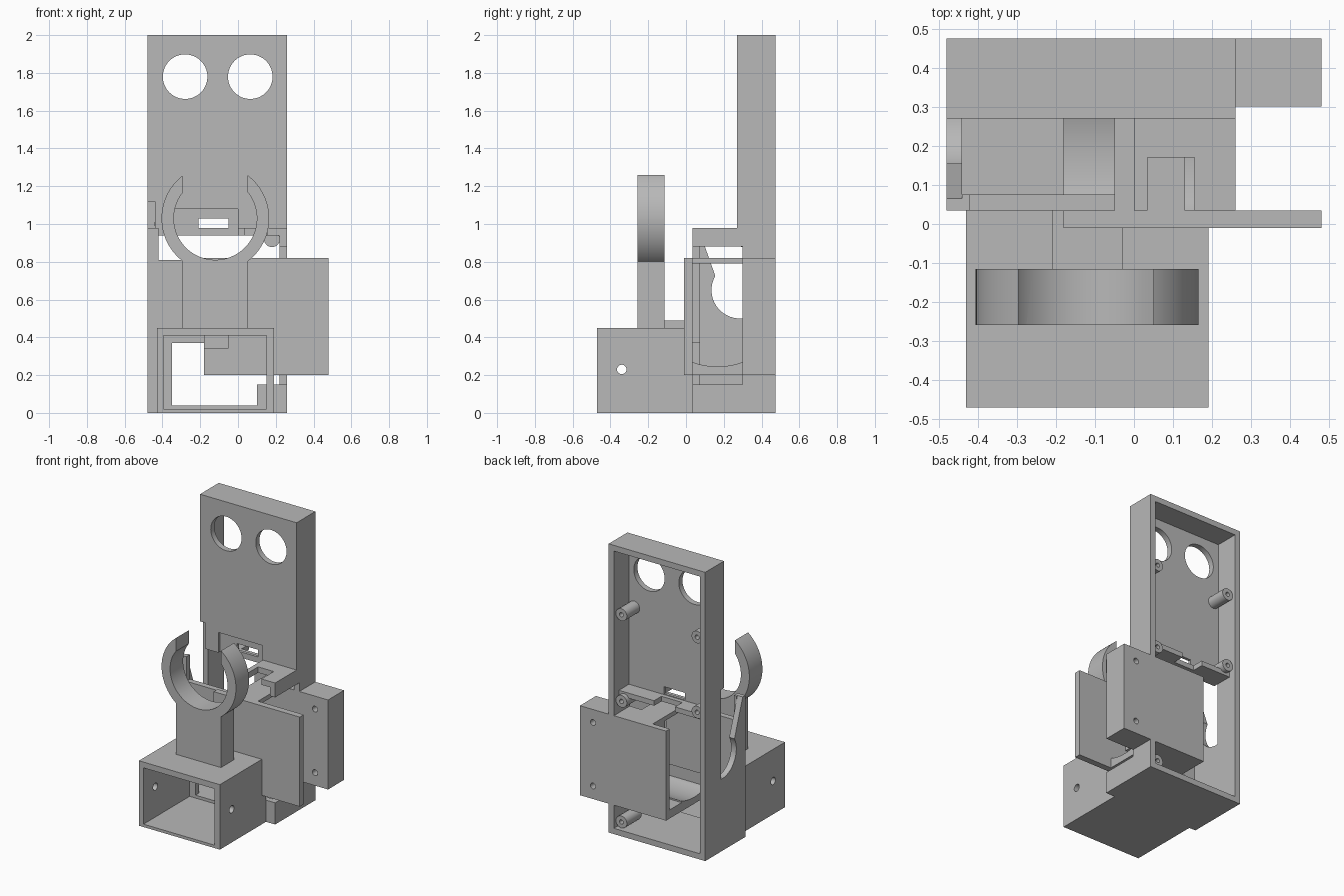
import bpy, math
from mathutils import Matrix

cube = bpy.data.objects.get("Cube")
if cube:
    bpy.data.objects.remove(cube, do_unlink=True)

gray = bpy.data.materials.new("plain gray plastic")
gray.use_nodes = True
gray.diffuse_color = (0.48, 0.48, 0.48, 1)
gray.node_tree.nodes["Principled BSDF"].inputs["Base Color"].default_value = (0.48, 0.48, 0.48, 1)


def mesh_object(name, verts, faces):
    mesh = bpy.data.meshes.new(name)
    mesh.from_pydata(verts, [], faces)
    mesh.materials.append(gray)
    ob = bpy.data.objects.new(name, mesh)
    bpy.context.collection.objects.link(ob)
    return ob


def prism(name, outline, lo, hi, axis):
    """Extrude a counter-clockwise outline along x (points y,z) or y (points x,z)."""
    place = (lambda p, d: (d, p[0], p[1])) if axis == "x" else (lambda p, d: (p[0], -d, p[1]))
    a, b = (lo, hi) if axis == "x" else (-hi, -lo)
    n = len(outline)
    verts = [place(p, a) for p in outline] + [place(p, b) for p in outline]
    faces = [tuple(reversed(range(n))), tuple(range(n, 2 * n))]
    faces += [(i, (i + 1) % n, n + (i + 1) % n, n + i) for i in range(n)]
    return mesh_object(name, verts, faces)


def box(name, x, y, z):
    return prism(name, [(y[0], z[0]), (y[1], z[0]), (y[1], z[1]), (y[0], z[1])], x[0], x[1], "x")


def cylinder(name, center, radius, lo, hi, axis, sides=64):
    ring = [(center[0] + radius * math.cos(math.tau * i / sides),
             center[1] + radius * math.sin(math.tau * i / sides)) for i in range(sides)]
    return prism(name, ring, lo, hi, axis)


def boolean(ob, other, operation="DIFFERENCE", keep=False):
    mod = ob.modifiers.new("boolean", "BOOLEAN")
    mod.operation, mod.solver, mod.object = operation, "EXACT", other
    bpy.context.view_layer.objects.active = ob
    bpy.ops.object.modifier_apply(modifier=mod.name)
    if not keep:
        bpy.data.objects.remove(other, do_unlink=True)


def cut_box(ob, x, y, z):
    boolean(ob, box("cutter", x, y, z))


def cut_round(ob, center, radius, lo, hi, axis):
    boolean(ob, cylinder("cutter", center, radius, lo, hi, axis))


def cut_side_openings(ob):
    # rectangular window in the +x wall
    cut_box(ob, (0.1, 0.5), (0, 0.3), (0.15, 0.88))
    # rounded slot with a slanted mouth in the -x wall
    cy, cz, r = 0.285, 0.65, 0.15
    arc = [(cy + r * math.cos(math.radians(a)), cz + r * math.sin(math.radians(a)))
           for a in range(150, 271, 5)]
    slot = arc + [(0.3, 0.5), (0.3, 1.12), (0.065, 1.12), (0.065, 0.98)]
    boolean(ob, prism("cutter", slot, -0.6, -0.44, "x"))


# tall back housing, open at the back
housing = box("back_housing", (-0.48, 0.26), (0.27, 0.475), (0, 2))
cut_box(housing, (-0.44, 0.22), (0.31, 0.6), (0.04, 1.96))
cut_box(housing, (-0.44, 0.22), (0.2, 0.4), (0.04, 0.94))
cut_box(housing, (-0.34, 0), (0.2, 0.29), (0.9, 1.08))
cut_box(housing, (-0.21, -0.05), (0.2, 0.4), (0.98, 1.03))
for hx in (-0.28, 0.065):
    cut_round(housing, (hx, 1.78), 0.118, 0.2, 0.4, "y")
cut_side_openings(housing)

# lower body in front of the housing
body = box("lower_body", (-0.48, 0.26), (0.035, 0.275), (0, 0.98))
cut_box(body, (-0.44, 0.22), (0.075, 0.4), (0.04, 0.94))
cut_box(body, (-0.44, 0), (0.075, 0.4), (0.7, 1.1))
cut_box(body, (-0.42, 0.22), (0, 0.1), (0.81, 0.94))
cut_box(body, (-0.42, 0), (0, 0.1), (0.9, 1.1))
cut_box(body, (0.035, 0.155), (0, 0.17), (0.9, 1.1))
cut_box(body, (-0.35, 0.1), (0, 0.1), (0.04, 0.37))
cut_side_openings(body)

# divider and screw posts inside the housing
divider = box("inner_divider", (-0.44, 0.22), (0.29, 0.42), (0.94, 0.975))
cut_box(divider, (-0.21, -0.05), (0.34, 0.5), (0.9, 1.1))
for px, pz in ((0.18, 1.52), (-0.4, 1.52), (0.18, 0.92), (-0.4, 1.0), (0.18, 0.085)):
    post = cylinder("screw_post", (px, pz), 0.042, 0.29, 0.45, "y", 32)
    cut_round(post, (px, pz), 0.015, 0.36, 0.5, "y")

# square front box, open at the front
front = box("front_box", (-0.43, 0.19), (-0.47, 0.036), (0, 0.45))
cut_box(front, (-0.395, 0.15), (-0.6, 0.1), (0.02, 0.41))
cut_box(front, (-0.17, 0.3), (-0.01, 0.1), (0.2, 0.6))
cut_round(front, (-0.34, 0.23), 0.025, -0.6, 0.4, "x")
box("cable_hood", (-0.21, -0.03), (-0.115, 0.036), (0.45, 0.49))
box("inner_step", (-0.18, -0.05), (-0.085, -0.01), (0.34, 0.42))

# post with open clamp ring
ring_center = (-0.12, 1.03)
clamp = box("clamp_post", (-0.295, 0.05), (-0.258, -0.115), (0.45, 0.9))
boolean(clamp, cylinder("ring", ring_center, 0.285, -0.258, -0.115, "y", 96), "UNION")
cut_round(clamp, ring_center, 0.22, -0.4, 0, "y")
cut_box(clamp, (-0.295, 0.05), (-0.4, 0), (1.05, 1.5))

# sideways holder: front plate, back block, grooved floor and top bar
box("holder_front_plate", (-0.18, 0.48), (-0.01, 0.034), (0.2, 0.82))
block = box("holder_back_block", (-0.18, 0.48), (0.3, 0.475), (0.2, 0.82))
cut_box(block, (-0.3, -0.05), (0.2, 0.435), (0.26, 0.9))
for hz in (0.29, 0.73):
    cut_round(block, (0.38, hz), 0.02, 0.2, 0.6, "y")
floor = box("holder_floor", (-0.18, 0.22), (0.03, 0.305), (0.2, 0.27))
cut_round(floor, (0.167, 0.622), 0.377, -0.5, 0.5, "x")
box("holder_top_bar", (-0.05, 0.13), (0.03, 0.305), (0.79, 0.82))

# smooth the round surfaces, keep the edges sharp
bpy.ops.object.select_all(action="DESELECT")
for ob in bpy.context.collection.objects:
    if ob.type == "MESH":
        ob.select_set(True)
        bpy.context.view_layer.objects.active = ob
bpy.ops.object.shade_smooth_by_angle(angle=math.radians(30))
